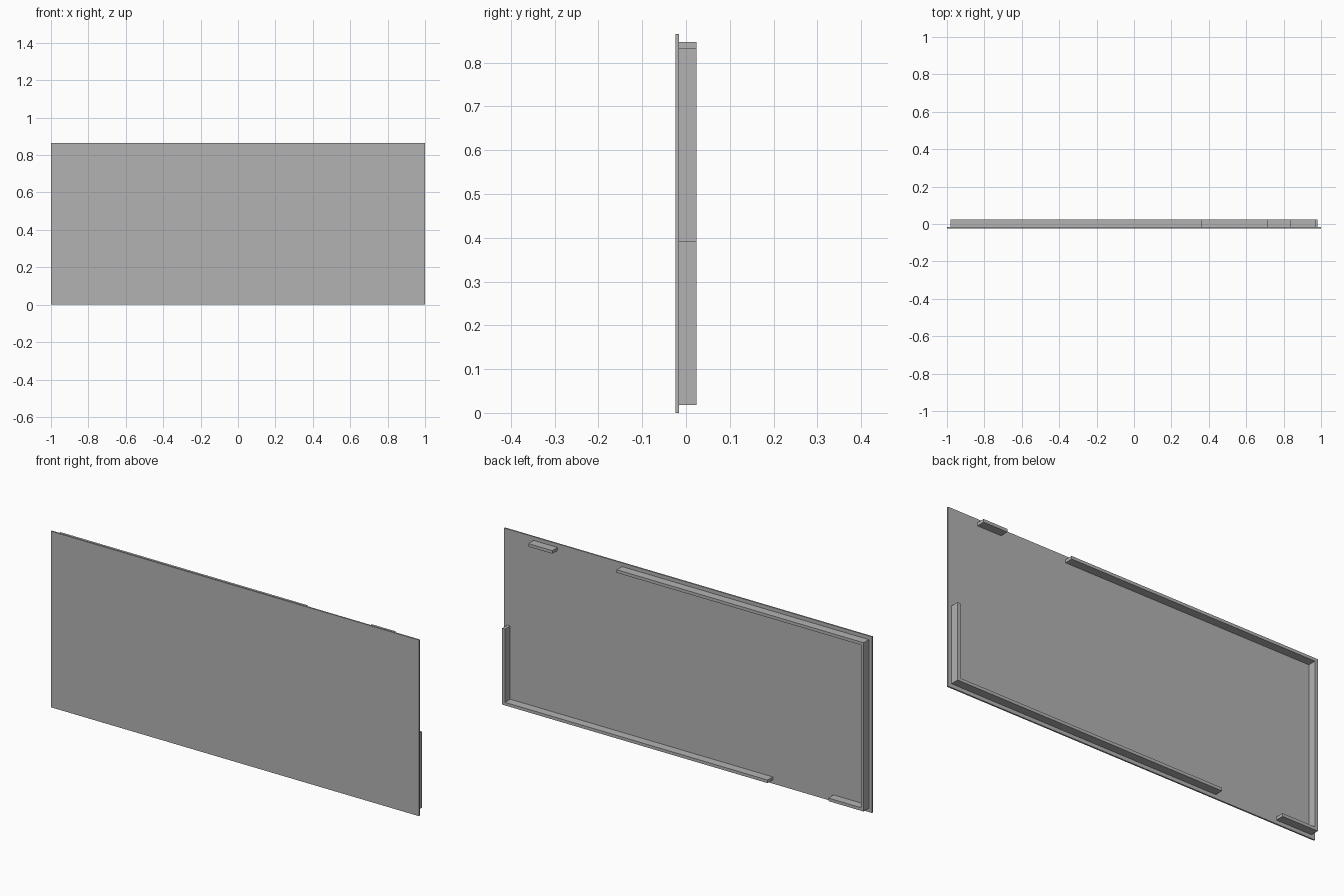
import bpy
import bmesh
from mathutils import Vector

cube = bpy.data.objects.get("Cube")
if cube:
    bpy.data.objects.remove(cube, do_unlink=True)

grey = bpy.data.materials.new("plain_grey")
grey.use_nodes = True
grey.diffuse_color = (0.45, 0.45, 0.45, 1)
grey.node_tree.nodes["Principled BSDF"].inputs["Base Color"].default_value = grey.diffuse_color


def box(name, x, y, z):
    """Box from (min, max) ranges on each axis."""
    bm = bmesh.new()
    bmesh.ops.create_cube(bm, size=1)
    low, high = (Vector(corner) for corner in zip(x, y, z))
    for v in bm.verts:
        v.co = (low + high) / 2 + v.co * (high - low)
    mesh = bpy.data.meshes.new(name)
    bm.to_mesh(mesh)
    bm.free()
    mesh.materials.append(grey)
    obj = bpy.data.objects.new(name, mesh)
    bpy.context.collection.objects.link(obj)
    return obj


HEIGHT = 0.865
INSET = 0.018      # distance of the rim from the panel edge
THICK = 0.015      # rim thickness
FRONT, JOIN, BACK = -0.024, -0.0165, 0.024
SIDE = 1 - INSET
INNER = SIDE - THICK

# Front panel
box("front_panel", (-1, 1), (FRONT, JOIN), (0, HEIGHT))

# Rim strips on the rear, interrupted by gaps
depth = (JOIN, BACK)
bottom = (INSET, INSET + THICK)
top = (HEIGHT - INSET - THICK, HEIGHT - INSET)

box("full_side_rim", (-SIDE, -INNER), depth, (bottom[0], top[1]))
box("short_side_rim", (INNER, SIDE), depth, (bottom[0], 0.393))
box("long_top_rim", (-INNER, 0.36), depth, top)
box("small_top_tab", (0.71, 0.84), depth, top)
box("long_bottom_rim", (-0.46, INNER), depth, bottom)
box("short_bottom_rim", (-INNER, -0.79), depth, bottom)
